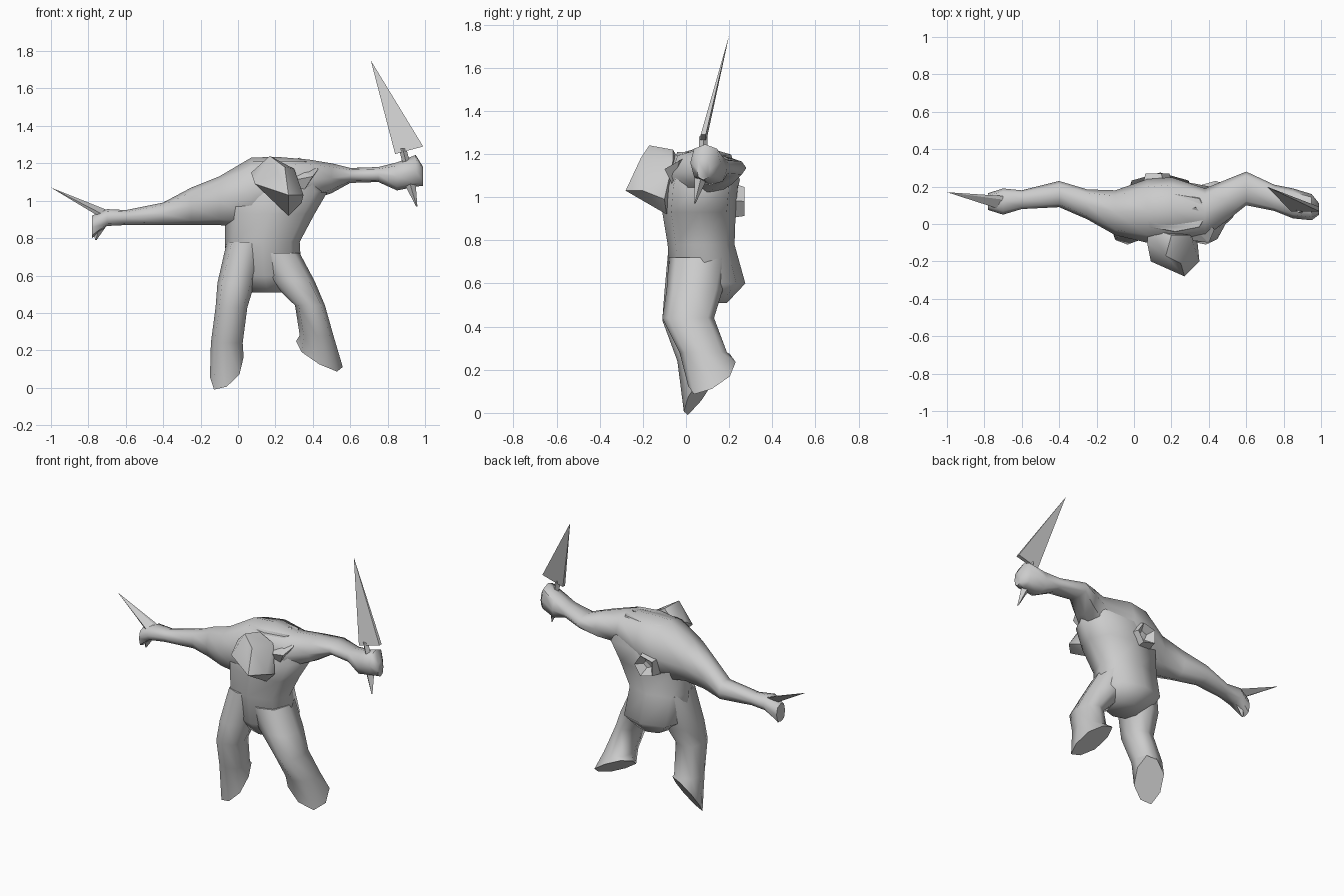
import bpy, bmesh, math
from mathutils import Vector

if "Cube" in bpy.data.objects:
    bpy.data.objects.remove(bpy.data.objects["Cube"], do_unlink=True)

grey = bpy.data.materials.new("plain grey")
grey.use_nodes = True
grey.diffuse_color = (0.6, 0.6, 0.6, 1)
for node in grey.node_tree.nodes:
    if node.type == 'BSDF_PRINCIPLED':
        node.inputs["Base Color"].default_value = grey.diffuse_color


def finish(name, bm, smooth_angle):
    """Turn a bmesh into a shaded object."""
    bmesh.ops.recalc_face_normals(bm, faces=bm.faces[:])
    mesh = bpy.data.meshes.new(name)
    bm.to_mesh(mesh)
    bm.free()
    mesh.materials.append(grey)
    obj = bpy.data.objects.new(name, mesh)
    bpy.context.collection.objects.link(obj)
    bpy.ops.object.select_all(action='DESELECT')
    obj.select_set(True)
    bpy.context.view_layer.objects.active = obj
    if smooth_angle:
        bpy.ops.object.shade_smooth_by_angle(angle=math.radians(smooth_angle))
    return obj


def rounded(value):
    """Swell a circle towards a rounded square."""
    return math.copysign(abs(value) ** 0.8, value)


def loft(name, axis, rings, sides=8, smooth_angle=60):
    """Skin rings of (x, y, z, radius, radius, slope, slope) along an axis."""
    bm = bmesh.new()
    first, second = [i for i in range(3) if i != axis]
    loops = []
    for x, y, z, ra, rb, *slopes in rings:
        sa, sb = slopes or (0, 0)
        loop = []
        for i in range(sides):
            angle = math.tau * i / sides
            a, b = ra * rounded(math.cos(angle)), rb * rounded(math.sin(angle))
            point = Vector((x, y, z))
            point[first] += a
            point[second] += b
            point[axis] += sa * a + sb * b
            loop.append(bm.verts.new(point))
        loops.append(loop)
    for low, high in zip(loops, loops[1:]):
        for i in range(sides):
            j = (i + 1) % sides
            bm.faces.new((low[i], low[j], high[j], high[i]))
    bm.faces.new(loops[0])
    bm.faces.new(loops[-1])
    return finish(name, bm, smooth_angle)


def hull(name, points, smooth_angle=0):
    """Wrap a faceted solid around a few corner points."""
    bm = bmesh.new()
    for point in points:
        bm.verts.new(point)
    result = bmesh.ops.convex_hull(bm, input=bm.verts[:])
    loose = [v for v in bm.verts if not v.link_faces]
    bmesh.ops.delete(bm, geom=loose, context='VERTS')
    return finish(name, bm, smooth_angle)


def blade(name, tip, base, thickness):
    """Thin tapering triangle with a little depth at its base."""
    points = [tip]
    for x, y, z in base:
        points += [(x, y - thickness, z), (x, y + thickness, z)]
    return hull(name, points)


# Body
loft("torso", 2, [
    (.16, .09, .51, .10, .10), (.14, .10, .60, .20, .175),
    (.13, .07, .78, .20, .155), (.17, .06, .93, .24, .17),
    (.20, .07, 1.05, .28, .17), (.22, .06, 1.21, .17, .10)])

# Both arms and the shoulder line between them
loft("arms", 0, [
    (-.78, .12, .86, .045, .06), (-.70, .12, .91, .07, .045),
    (-.60, .13, .91, .05, .04), (-.40, .16, .93, .07, .06),
    (-.25, .105, .97, .08, .10), (-.10, .06, 1.0, .12, .13),
    (.07, .07, 1.04, .17, .19), (.20, .08, 1.08, .17, .155),
    (.38, .06, 1.11, .13, .11), (.50, .13, 1.12, .11, .08),
    (.60, .19, 1.135, .09, .04), (.75, .14, 1.14, .07, .04),
    (.85, .11, 1.13, .08, .075), (.95, .09, 1.16, .07, .085),
    (.99, .08, 1.13, .03, .05)])

# Legs end in slanted, pointed feet
loft("right_leg", 2, [
    (.05, .06, .78, .11, .14), (-.01, .03, .56, .10, .13),
    (-.035, -.01, .43, .085, .10), (-.06, .05, .24, .085, .09),
    (-.06, .07, .11, .09, .08, .6, 1.3)])
loft("left_leg", 2, [
    (.20, .06, .72, .13, .14), (.29, .04, .57, .12, .13),
    (.385, .01, .44, .08, .12), (.42, .08, .28, .09, .11),
    (.435, .12, .18, .125, .11, -.55, .5)])

# Head hangs forward of the shoulders, with a collar behind it
hull("head", [
    (.17, -.17, 1.24), (.07, -.10, 1.15), (.09, -.20, 1.09),
    (.27, -.28, 1.03), (.27, -.09, .92), (.35, -.20, 1.03),
    (.30, -.06, 1.17), (.34, -.10, .99), (.08, -.02, 1.15),
    (.20, -.06, 1.22), (.25, -.21, 1.18)], 40)
hull("collar", [
    (.24, .05, 1.20), (.33, .09, 1.23), (.43, -.03, 1.17),
    (.40, -.10, 1.13), (.25, -.08, 1.10), (.35, -.06, 1.05)])

# Hollow pod on the back
loft("back_pod", 1, [
    (.12, .15, .99, .10, .10), (.12, .27, .98, .07, .07),
    (.12, .21, .98, .015, .015)], sides=5, smooth_angle=0)

# Long blade in the left hand
blade("left_blade", (.71, .20, 1.75), [(.84, .08, 1.25), (.99, .08, 1.29)], .012)
loft("left_grip", 2, [
    (.955, .04, .97, .004, .004), (.92, .07, 1.09, .03, .03),
    (.90, .08, 1.20, .02, .02), (.88, .08, 1.28, .02, .02)], sides=4, smooth_angle=0)

# Short blade in the right hand
blade("right_blade", (-1, .17, 1.07), [(-.70, .14, .95), (-.69, .08, .91), (-.75, .11, .92)], .01)
loft("right_grip", 2, [
    (-.76, .12, .79, .004, .004), (-.74, .12, .87, .04, .03),
    (-.71, .12, .94, .02, .02)], sides=4, smooth_angle=0)
